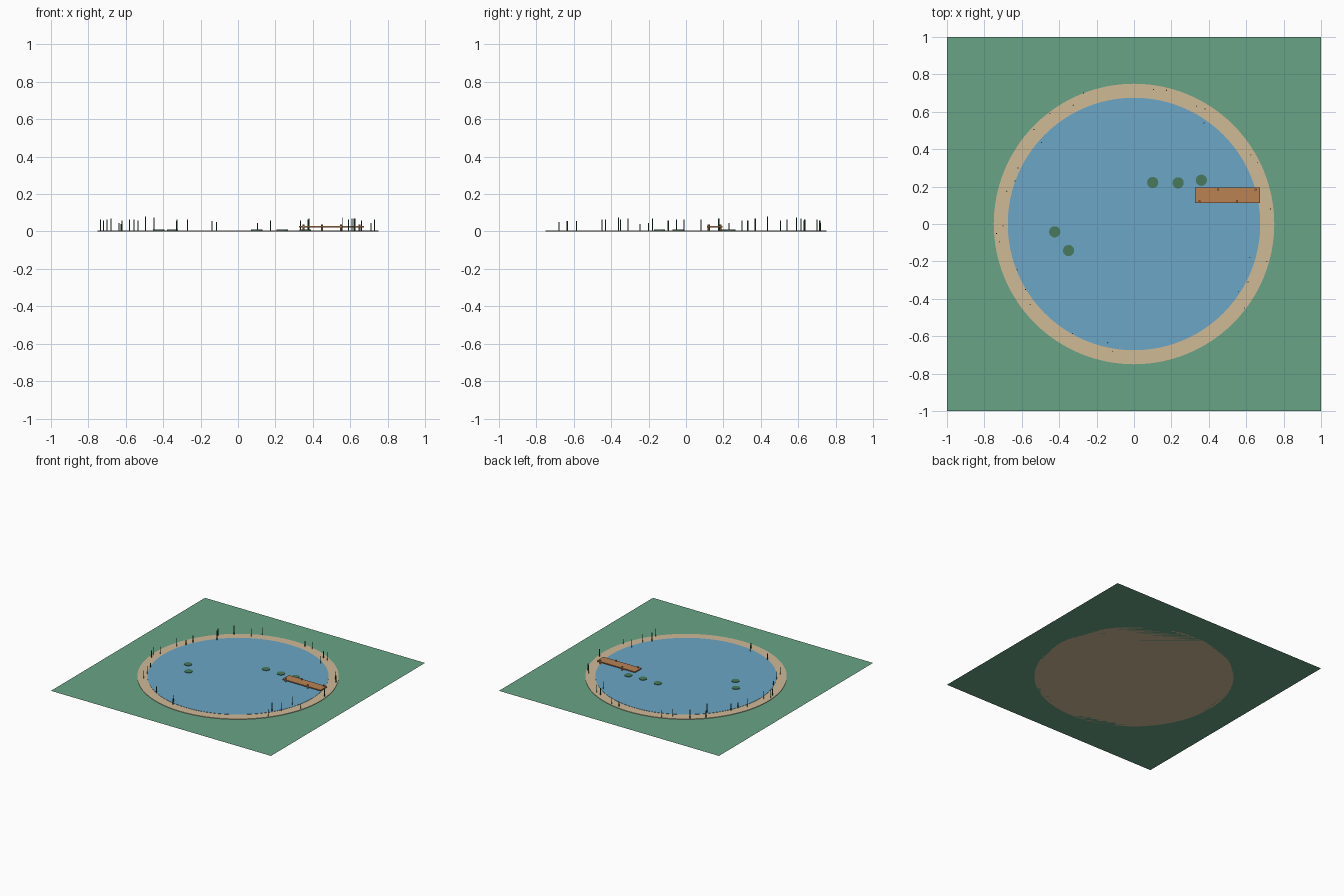
import bpy, math


def srgb(r, g, b):
    def lin(c):
        c /= 255
        return c / 12.92 if c <= 0.04045 else ((c + 0.055) / 1.055) ** 2.4
    return (lin(r), lin(g), lin(b), 1)


def material(name, rgb):
    m = bpy.data.materials.new(name)
    m.diffuse_color = srgb(*rgb)
    return m


grass = material("grass_green", (104, 163, 134))
sand = material("sand_tan", (208, 186, 150))
water = material("water_blue", (108, 166, 198))
wood = material("wood_brown", (186, 130, 84))
leaf = material("lily_green", (72, 122, 92))
stalk = material("reed_green", (48, 92, 66))


def finish(name, mat):
    o = bpy.context.object
    o.name = name
    o.data.materials.append(mat)
    return o


def cylinder(name, mat, x, y, z0, z1, r, sides):
    bpy.ops.mesh.primitive_cylinder_add(vertices=sides, radius=r, depth=z1 - z0,
                                        location=(x, y, (z0 + z1) / 2))
    o = finish(name, mat)
    if sides > 12:
        bpy.ops.object.shade_smooth_by_angle(angle=math.radians(30))
    return o


def box(name, mat, x0, x1, y0, y1, z0, z1):
    bpy.ops.mesh.primitive_cube_add(size=1, location=((x0 + x1) / 2, (y0 + y1) / 2, (z0 + z1) / 2))
    o = finish(name, mat)
    o.scale = (x1 - x0, y1 - y0, z1 - z0)
    return o


# Ground sheet, beach and pond
bpy.ops.mesh.primitive_plane_add(size=2)
finish("lawn", grass)
cylinder("beach", sand, 0, 0, 0.0, 0.004, 0.75, 96)
cylinder("pond", water, 0, 0, 0.0005, 0.006, 0.675, 96)

# Dock: deck on alternating posts
box("dock_deck", wood, 0.327, 0.673, 0.112, 0.194, 0.020, 0.028)
for i, x in enumerate((0.35, 0.45, 0.55, 0.65)):
    y = 0.122 if i % 2 == 0 else 0.184
    cylinder("dock_post", wood, x, y, 0.0, 0.038, 0.006, 10)

# Lily pads
for x, y in ((0.10, 0.222), (0.236, 0.22), (0.36, 0.234), (-0.424, -0.042), (-0.35, -0.142)):
    cylinder("lily_pad", leaf, x, y, 0.006, 0.010, 0.03, 24)

# Reeds around the shore: x, y, height
reeds = [
    (0.105, 0.72, .045), (0.175, 0.715, .06), (-0.27, 0.70, .065), (-0.325, 0.635, .065),
    (-0.45, 0.59, .075), (-0.535, 0.505, .06), (-0.495, 0.435, .08), (-0.62, 0.30, .06),
    (-0.635, 0.23, .045), (-0.68, 0.175, .07), (-0.735, -0.05, .065), (-0.72, -0.095, .06),
    (-0.70, -0.01, .065), (-0.625, -0.245, .04), (-0.58, -0.35, .065), (-0.555, -0.43, .065),
    (-0.33, -0.585, .055), (-0.14, -0.635, .055), (-0.115, -0.68, .05), (0.335, 0.63, .06),
    (0.38, 0.615, .07), (0.375, 0.54, .065), (0.625, 0.37, .07), (0.66, 0.33, .06),
    (0.73, 0.08, .065), (0.71, -0.20, .045), (0.62, -0.18, .07), (0.61, -0.31, .07),
    (0.56, -0.36, .075), (0.59, -0.45, .065),
]
for x, y, h in reeds:
    cylinder("reed", stalk, x, y, 0.002, h, 0.003, 6)
